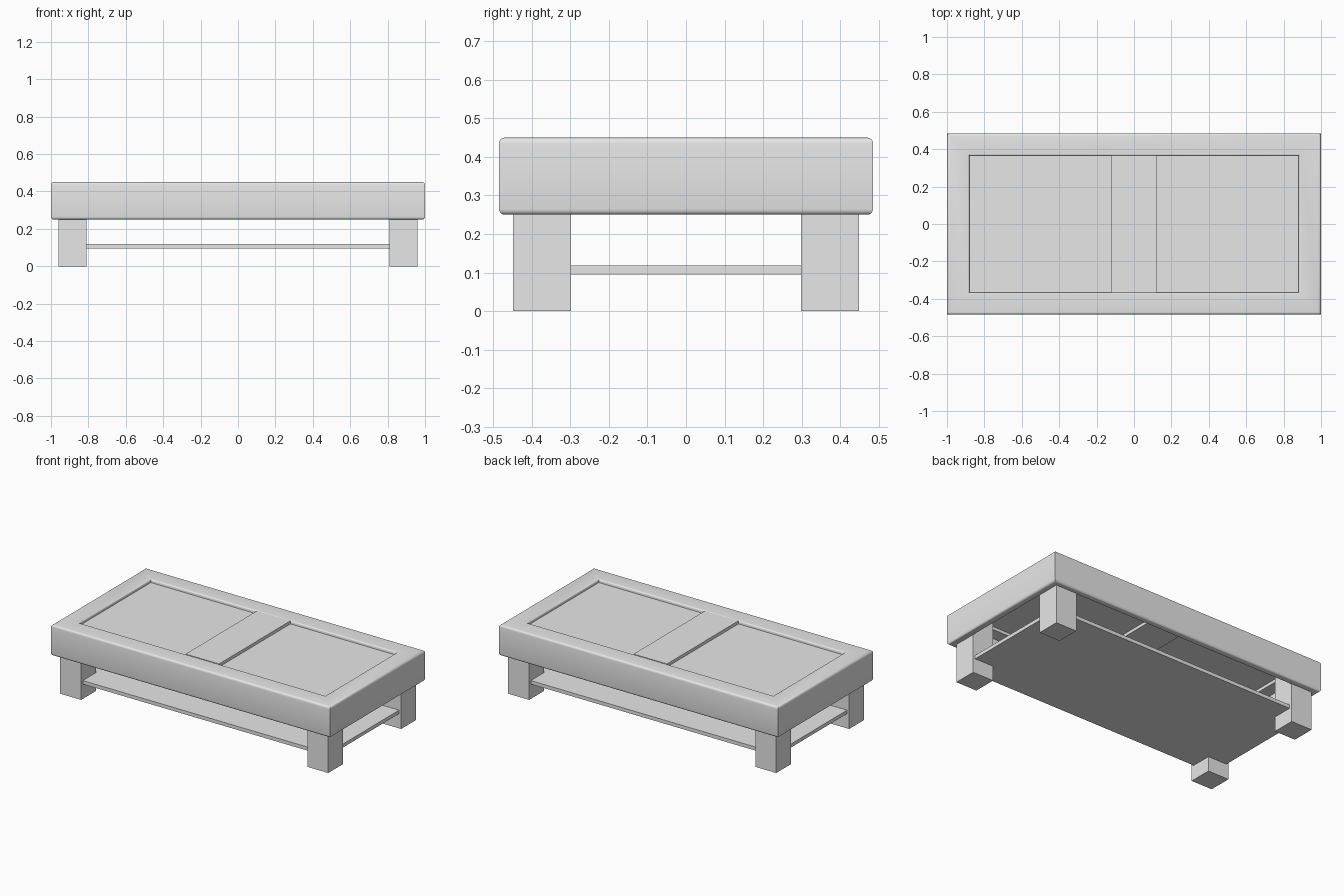
import bpy
import bmesh
from math import cos, sin, pi, radians

cube = bpy.data.objects.get("Cube")
if cube:
    bpy.data.objects.remove(cube, do_unlink=True)

HALF_X, HALF_Y = 1.0, 0.485      # outer size of the top
TOP, SKIRT_BOTTOM, BOARD_BOTTOM = 0.45, 0.25, 0.39
BORDER, SKIRT = 0.12, 0.04       # board width and skirt thickness
ROUND = 0.015

grey = bpy.data.materials.new("plain_grey")
grey.use_nodes = True
grey.diffuse_color = (0.8, 0.8, 0.8, 1)
grey.node_tree.nodes["Principled BSDF"].inputs["Base Color"].default_value = (0.8, 0.8, 0.8, 1)


def finish(name, bm):
    bmesh.ops.recalc_face_normals(bm, faces=bm.faces)
    mesh = bpy.data.meshes.new(name)
    bm.to_mesh(mesh)
    bm.free()
    mesh.materials.append(grey)
    obj = bpy.data.objects.new(name, mesh)
    bpy.context.collection.objects.link(obj)
    return obj


def smooth(obj):
    bpy.ops.object.select_all(action='DESELECT')
    obj.select_set(True)
    bpy.context.view_layer.objects.active = obj
    bpy.ops.object.shade_smooth_by_angle(angle=radians(35))


def box(name, x, y, z, round_top=0):
    """Box from (min, max) ranges, optionally rounding the top edges along y."""
    bm = bmesh.new()
    bmesh.ops.create_cube(bm, size=1)
    for v in bm.verts:
        v.co = [r[0] if c < 0 else r[1] for c, r in zip(v.co, (x, y, z))]
    if round_top:
        edges = [e for e in bm.edges
                 if all(v.co.z == z[1] for v in e.verts)
                 and e.verts[0].co.x == e.verts[1].co.x]
        bmesh.ops.bevel(bm, geom=edges, offset=round_top, segments=4,
                        profile=0.5, affect='EDGES')
    return finish(name, bm)


def arc(inset, z, r, start):
    """Quarter round, turning clockwise from the start angle."""
    angles = [start - i * pi / 8 for i in range(5)]
    return [(inset + r * cos(a), z + r * sin(a)) for a in angles]


# Mitred frame: an L-shaped section of board and skirt, swept round a rectangle
profile = arc(ROUND, SKIRT_BOTTOM + ROUND, ROUND, 1.5 * pi)
profile += arc(ROUND, TOP - ROUND, ROUND, pi)
profile += arc(BORDER - 0.01, TOP - 0.01, 0.01, pi / 2)
profile += [(BORDER, BOARD_BOTTOM), (SKIRT, BOARD_BOTTOM), (SKIRT, SKIRT_BOTTOM)]
bm = bmesh.new()
rings = [[bm.verts.new((sx * (HALF_X - d), sy * (HALF_Y - d), z)) for d, z in profile]
         for sx, sy in ((1, 1), (-1, 1), (-1, -1), (1, -1))]
for i, ring in enumerate(rings):
    after = rings[(i + 1) % 4]
    for j in range(len(ring)):
        k = (j + 1) % len(ring)
        bm.faces.new((ring[j], ring[k], after[k], after[j]))
smooth(finish("top_frame", bm))

# Centre board and the two recessed panels
open_x, open_y = HALF_X - BORDER, HALF_Y - BORDER
smooth(box("centre_board", (-BORDER, BORDER), (-open_y, open_y),
           (BOARD_BOTTOM, TOP), 0.01))
box("left_panel", (BORDER, open_x), (-open_y, open_y), (0.41, 0.43))
box("right_panel", (-open_x, -BORDER), (-open_y, open_y), (0.41, 0.43))

# Four square legs, reaching up inside the skirt
for sx, side in ((1, "left"), (-1, "right")):
    for sy, end in ((-1, "front"), (1, "back")):
        box(f"{end}_{side}_leg", sorted((sx * 0.81, sx * 0.96)),
            sorted((sy * 0.298, sy * 0.448)), (0, BOARD_BOTTOM))

# Lower shelf, let into the legs
box("lower_shelf", (-0.945, 0.945), (-0.43, 0.43), (0.095, 0.118))
